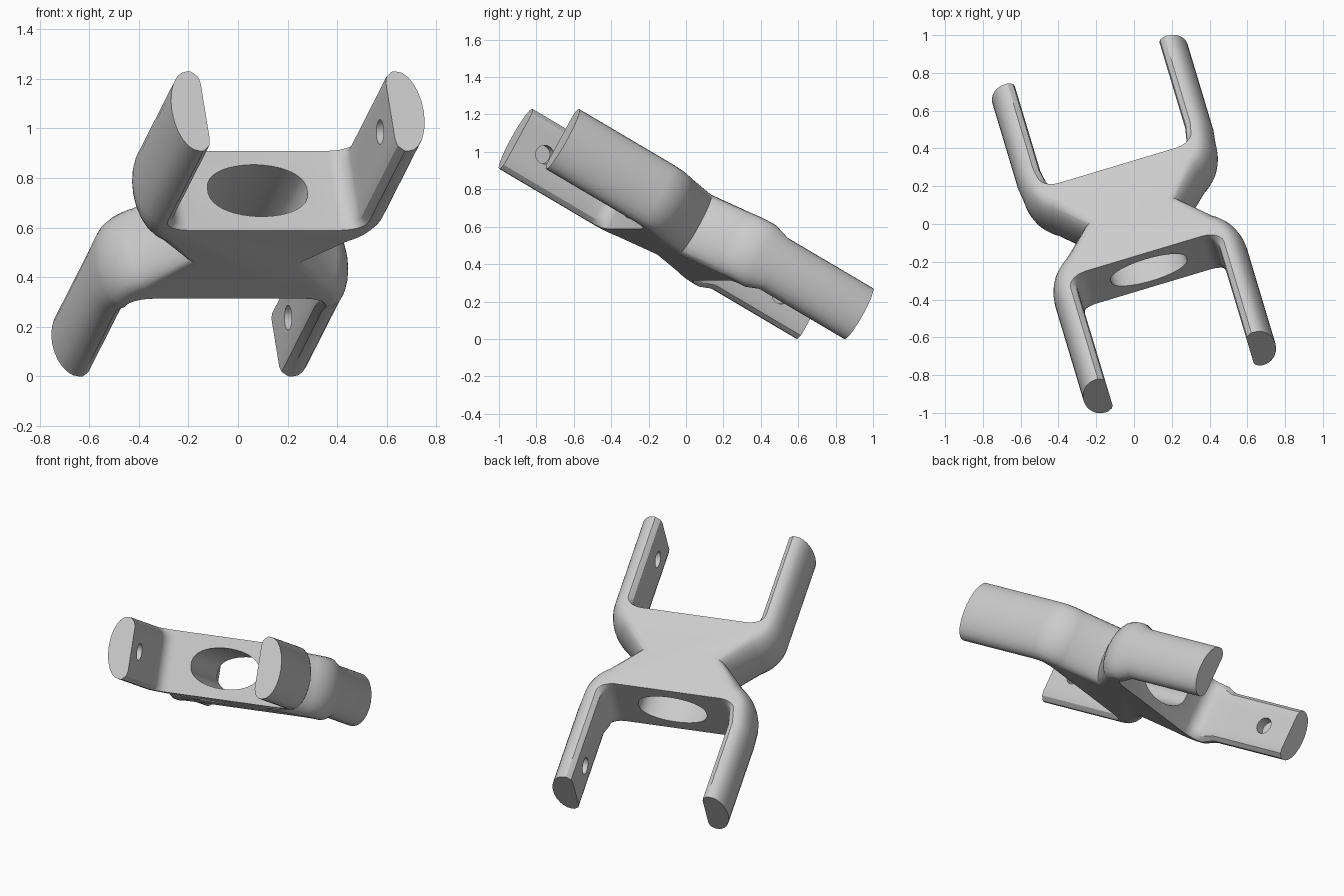
import bpy, bmesh
from math import sin, cos, pi, radians, copysign
from mathutils import Euler, Matrix, Vector

if "Cube" in bpy.data.objects:
    bpy.data.objects.remove(bpy.data.objects["Cube"], do_unlink=True)

HALF_H = 0.184                    # half thickness of the web
FRONT = (0.93, 1.0, 0.0)          # arm length, relative height, outward shift
BACK = (0.965, 0.85, 0.01)
ARM_IN, ARM_OUT = 0.39, 0.53      # arm inner and outer faces
WEB, FILLET, BEND = 0.28, 0.07, 0.25
OUT_ROUND, IN_ROUND = 0.09, 0.034

grey = bpy.data.materials.new("light_grey")
grey.use_nodes = True
grey.diffuse_color = (0.6, 0.6, 0.6, 1)
grey.node_tree.nodes["Principled BSDF"].inputs["Base Color"].default_value = (0.6, 0.6, 0.6, 1)


def loft(name, loops, caps=None):
    """Skin a stack of closed loops; caps lists the loop indices of each end face."""
    bm = bmesh.new()
    rings = [[bm.verts.new(p) for p in loop] for loop in loops]
    for a, b in zip(rings, rings[1:]):
        for i in range(len(a)):
            j = (i + 1) % len(a)
            bm.faces.new((a[i], a[j], b[j], b[i]))
    for cap in caps or [range(len(loops[0]))]:
        bm.faces.new([rings[0][i] for i in cap][::-1])
        bm.faces.new([rings[-1][i] for i in cap])
    bmesh.ops.recalc_face_normals(bm, faces=bm.faces)
    mesh = bpy.data.meshes.new(name)
    bm.to_mesh(mesh)
    bm.free()
    mesh.materials.append(grey)
    ob = bpy.data.objects.new(name, mesh)
    bpy.context.collection.objects.link(ob)
    return ob


def quarter(out, inn, z, arm):
    """Quarter outline: crease, 11 bend points, 4 arm points, 7 fillet points."""
    length, height, shift = arm
    cx, cy = ARM_OUT - BEND, 0.335
    pts = [(0.287 - out, 0, z)]
    for i in range(11):
        a = radians(57) * (i / 10 - 1)
        pts.append((cx + (BEND - out) * cos(a), cy + (BEND - out) * sin(a), z))
    # arm, slimmer beyond its root
    for x, y in ((ARM_OUT - out, 0.42), (ARM_OUT - out, length),
                 (ARM_IN + inn, length), (ARM_IN + inn, 0.42)):
        pts.append((x + shift, y, z * height))
    for i in range(7):
        a = -i / 6 * pi / 2
        pts.append((ARM_IN - FILLET + (FILLET + inn) * cos(a),
                    WEB + FILLET + FILLET * sin(a), z))
    return pts


def outline(t):
    out = OUT_ROUND * (1 - cos(t))
    inn = IN_ROUND * max(0, abs(sin(t)) * 5 - 4) ** 1.5
    b = quarter(out, inn, HALF_H * sin(t), BACK)
    f = quarter(out, inn, HALF_H * sin(t), FRONT)
    loop = b + [(-x, y, z) for x, y, z in b[::-1]]
    return loop + [(-x, -y, z) for x, y, z in f[1:]] + [(x, -y, z) for x, y, z in f[:0:-1]]


# double fork body with D-shaped arms; flat faces for web, arm roots and arms
loops = [outline((i / 12 - 0.5) * pi) for i in range(13)]
caps, arm_points = [], set()
for base, step in ((0, 1), (45, -1), (45, 1), (90, -1)):
    root, arm = ([base + step * k for k in ks] for ks in ((11, 12, 15, 16), (12, 13, 14, 15)))
    caps += [root[::step], arm[::step]]
    arm_points.update(arm)
caps.append([i for i in range(len(loops[0])) if i not in arm_points])
body = loft("double_fork", loops, caps)

# cutters: oval bore through the web, one rod per fork for the blind pin holes
steps = [2 * pi * (i + 0.5) / 40 for i in range(40)]
oval = [(0.21 * cos(t), copysign(abs(sin(t)) ** 0.85, sin(t)) * 0.12) for t in steps]
cutters = [loft("bore_cutter", [[(x, y, z) for x, z in oval] for y in (-0.5, 0.5)])]
for u in (-0.76, 0.76):
    cutters.append(loft("pin_hole_cutter", [
        [(w, u + 0.05 * cos(t), 0.05 * sin(t)) for t in steps] for w in (-0.46, 0.46)]))

bpy.ops.object.select_all(action="DESELECT")
bpy.context.view_layer.objects.active = body
body.select_set(True)
for cutter in cutters:
    cutter.hide_render = True
    mod = body.modifiers.new("cut", "BOOLEAN")
    mod.operation, mod.solver, mod.object = "DIFFERENCE", "EXACT", cutter
    bpy.ops.object.modifier_apply(modifier=mod.name)
    bpy.data.objects.remove(cutter, do_unlink=True)

# tilt the part into its pose, centre it and rest it on the ground
body.data.transform(Euler((radians(-29.5), 0, radians(16.7))).to_matrix().to_4x4())
xs, ys, zs = zip(*(v.co for v in body.data.vertices))
shift = Vector((-(min(xs) + max(xs)) / 2, -(min(ys) + max(ys)) / 2, -min(zs)))
body.data.transform(Matrix.Translation(shift))
bpy.ops.object.shade_smooth_by_angle(angle=radians(32))
